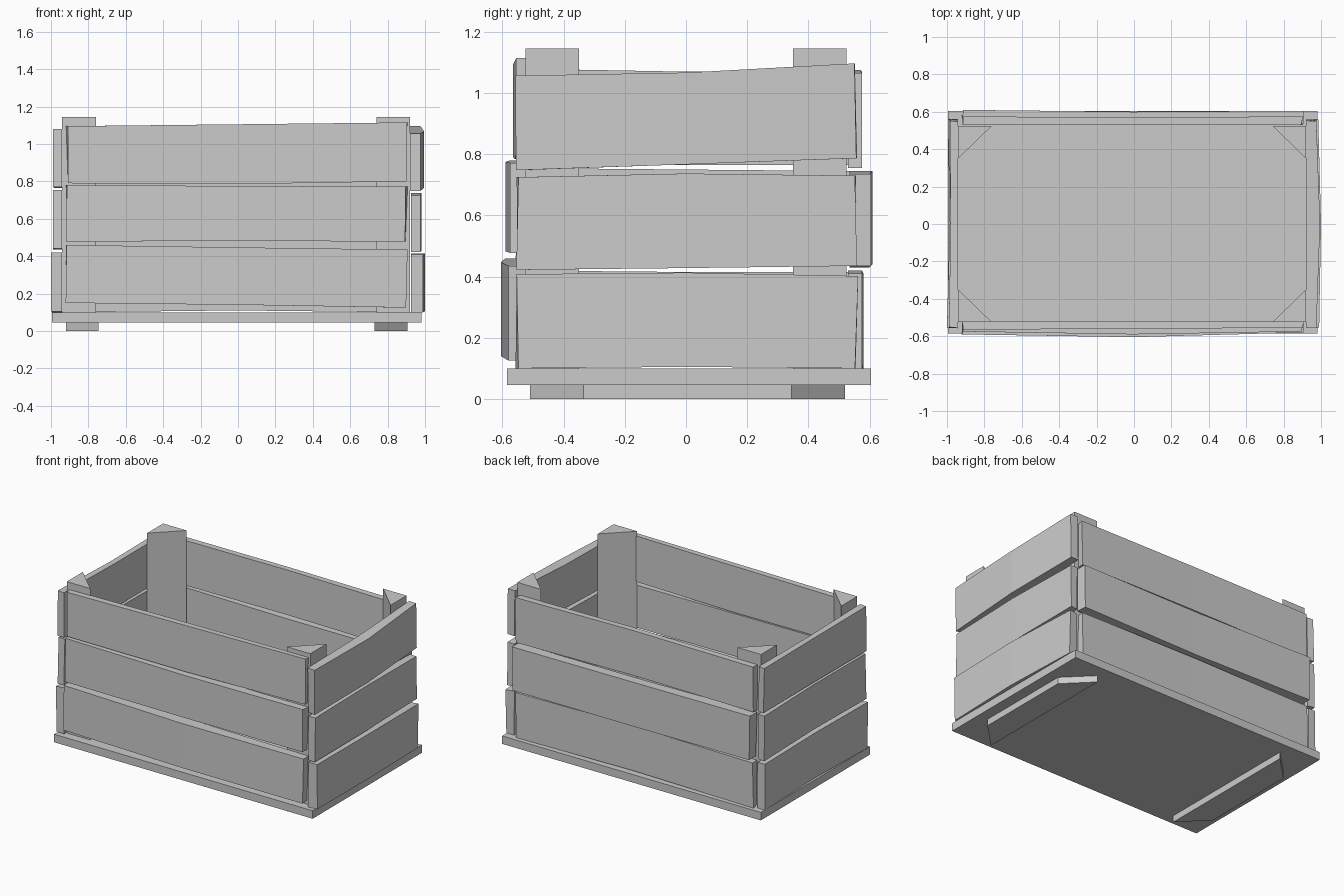
import bpy, bmesh, random
from mathutils import Vector

if "Cube" in bpy.data.objects:
    bpy.data.objects.remove(bpy.data.objects["Cube"])

random.seed(4)
wood = bpy.data.materials.new("grey_wood")
wood.diffuse_color = (0.6, 0.6, 0.6, 1)
wood.use_nodes = True
wood.node_tree.nodes["Principled BSDF"].inputs["Base Color"].default_value = wood.diffuse_color


def finish(name, bm):
    bmesh.ops.recalc_face_normals(bm, faces=bm.faces[:])
    me = bpy.data.meshes.new(name)
    bm.to_mesh(me)
    bm.free()
    me.materials.append(wood)
    ob = bpy.data.objects.new(name, me)
    bpy.context.collection.objects.link(ob)
    return ob


def prism(name, outline, z0, z1):
    """Upright prism from an xy outline."""
    bm = bmesh.new()
    face = bm.faces.new([bm.verts.new((x, y, z0)) for x, y in outline])
    ext = bmesh.ops.extrude_face_region(bm, geom=[face], use_keep_orig=True)
    for v in ext["geom"]:
        if isinstance(v, bmesh.types.BMVert):
            v.co.z = z1
    return finish(name, bm)


def plank(name, along_x, span, low, high, inner, outer):
    """Slightly warped board: heights and outer faces at start, middle and end."""
    bm = bmesh.new()
    rings = []
    mid = (span[0] + span[1]) / 2
    for i, u in enumerate((span[0], mid, span[1])):
        ring = []
        for depth, z in ((inner, low[i]), (outer[i], low[i]),
                         (outer[i], high[i]), (inner, high[i])):
            w = u + (random.uniform(-0.008, 0.008) if i != 1 else 0)
            ring.append(bm.verts.new((w, depth, z) if along_x else (depth, w, z)))
        rings.append(ring)
    for a, b in zip(rings, rings[1:]):
        for k in range(4):
            n = (k + 1) % 4
            bm.faces.new((a[k], a[n], b[n], b[k]))
    bm.faces.new(rings[0])
    bm.faces.new(rings[-1])
    return finish(name, bm)


# base board
prism("base_board", [(-0.995, -0.585), (0.98, -0.585), (0.98, 0.605), (-0.995, 0.605)],
      0.045, 0.10)

# feet with clipped outer corners, and triangular corner posts
for sx, side, xo, xi, px in ((1, "right", 0.905, 0.73, 0.92), (-1, "left", -0.92, -0.745, -0.94)):
    prism("foot_" + side, [(xi, -0.51), (xo, -0.335), (xo, 0.345), (xi, 0.52)], 0.0, 0.045)
    for sy, end in ((-1, "front"), (1, "back")):
        y = 0.525 * sy
        prism("post_%s_%s" % (end, side),
              [(px, y), (px - 0.18 * sx, y), (px, y - 0.175 * sy)], 0.10, 1.145)

# front slats, bottom to top
X = (-0.915, 0.90)
plank("front_slat_low", True, X, (.15, .14, .125), (.46, .447, .435), -.525, (-.59, -.605, -.58))
plank("front_slat_mid", True, X, (.478, .482, .478), (.78, .775, .772), -.525, (-.575, -.59, -.575))
plank("front_slat_top", True, X, (.79, .785, .80), (1.095, 1.105, 1.115), -.52, (-.565, -.56, -.555))

# back slats
plank("back_slat_low", True, X, (.10, .11, .10), (.41, .42, .41), .53, (.58, .575, .575))
plank("back_slat_mid", True, X, (.44, .43, .435), (.745, .735, .735), .535, (.61, .60, .605))
plank("back_slat_top", True, X, (.76, .765, .755), (1.07, 1.075, 1.065), .53, (.575, .57, .575))

# right slats
Y = (-0.55, 0.555)
plank("right_slat_low", False, Y, (.10, .105, .10), (.408, .413, .402), .925, (.99, 1.0, .985))
plank("right_slat_mid", False, Y, (.422, .428, .435), (.725, .737, .73), .925, (.975, .98, .975))
plank("right_slat_top", False, Y, (.748, .767, .787), (1.057, 1.067, 1.097), .92, (.975, .995, .975))

# left slats
plank("left_slat_low", False, Y, (.105, .105, .10), (.42, .415, .415), -.94, (-1.0, -.985, -.995))
plank("left_slat_mid", False, Y, (.44, .44, .435), (.755, .75, .745), -.94, (-.99, -.98, -.99))
plank("left_slat_top", False, Y, (.77, .765, .765), (1.08, 1.07, 1.07), -.94, (-.99, -.98, -.985))
